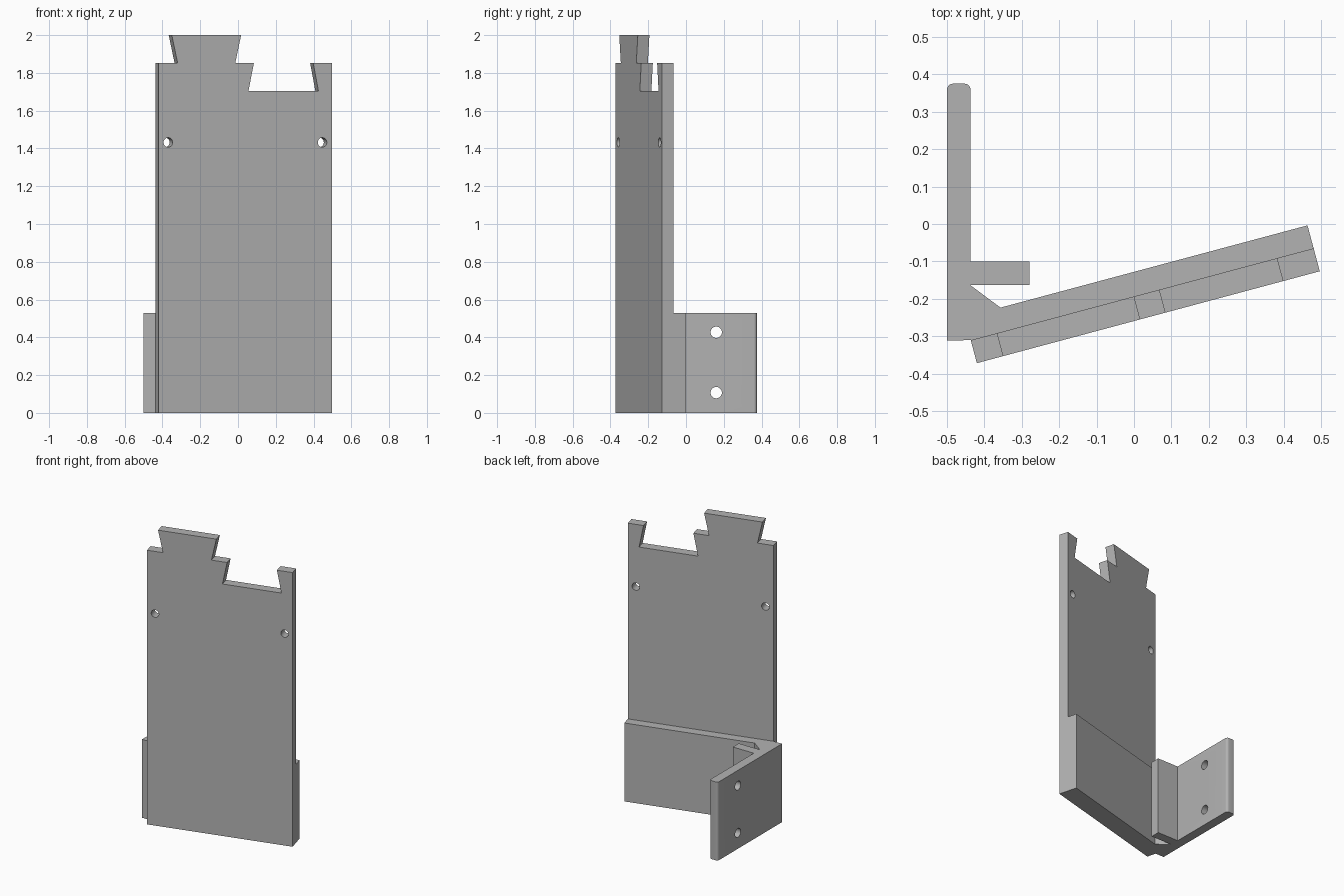
import bpy, bmesh, math
from mathutils import Vector, Matrix

if "Cube" in bpy.data.objects:
    bpy.data.objects.remove(bpy.data.objects["Cube"])

TILT = math.radians(15)
WIDTH, THICK = 0.949, 0.0635      # panel width and plate thickness
U = Vector((math.cos(TILT), math.sin(TILT), 0))     # along the panel
V = Vector((-math.sin(TILT), math.cos(TILT), 0))    # through the panel
ORIGIN = Vector((-0.42, -0.372, 0))

grey = bpy.data.materials.new("plain grey")
grey.diffuse_color = (0.45, 0.45, 0.45, 1)
grey.use_nodes = True
grey.node_tree.nodes["Principled BSDF"].inputs["Base Color"].default_value = grey.diffuse_color


def panel_point(u, v, z=0.0):
    return ORIGIN + U * u + V * v + Vector((0, 0, z))


def prism(name, points, offset):
    """Solid made by sweeping a flat outline along an offset."""
    bm = bmesh.new()
    face = bm.faces.new([bm.verts.new(p) for p in points])
    swept = bmesh.ops.extrude_face_region(bm, geom=[face])["geom"]
    bmesh.ops.translate(bm, vec=offset,
                        verts=[g for g in swept if isinstance(g, bmesh.types.BMVert)])
    bmesh.ops.recalc_face_normals(bm, faces=bm.faces)
    mesh = bpy.data.meshes.new(name)
    bm.to_mesh(mesh)
    bm.free()
    mesh.materials.append(grey)
    obj = bpy.data.objects.new(name, mesh)
    bpy.context.collection.objects.link(obj)
    return obj


def combine(target, other, operation):
    """Apply a boolean and discard the second solid."""
    mod = target.modifiers.new(operation.lower(), "BOOLEAN")
    mod.operation, mod.solver, mod.object = operation, "EXACT", other
    bpy.context.view_layer.objects.active = target
    bpy.ops.object.modifier_apply(modifier=mod.name)
    bpy.data.objects.remove(other)


def drill(target, centre, axis, radius):
    side = axis.cross(Vector((0, 0, 1)))
    ring = [centre - axis * 0.2 + side * (radius * math.cos(a)) + Vector((0, 0, radius * math.sin(a)))
            for a in (math.tau * i / 32 for i in range(32))]
    cutter = prism("hole_cutter", ring, axis * 0.4)
    cutter.hide_render = True
    combine(target, cutter, "DIFFERENCE")


# Tilted panel with dovetail tab and matching dovetail socket on top
outline = [(0, 0), (WIDTH, 0), (WIDTH, 1.853), (0.847, 1.853), (0.876, 1.703),
           (0.492, 1.703), (0.522, 1.853), (0.420, 1.853), (0.452, 2.0),
           (0.072, 2.0), (0.104, 1.853), (0, 1.853)]
panel = prism("mounting_panel", [panel_point(u, 0, z) for u, z in outline], V * THICK)

# Bracket footprint: wall plate with rounded end, short rib, gusset, backing slab
R = 0.016
left, right, end = -0.5, -0.437, 0.375
foot = [Vector((left, -0.311, 0))]
foot += [panel_point(u, v) for u, v in
         [(0, THICK), (0.03, 0.03), (WIDTH - 0.03, 0.03), (WIDTH, THICK), (WIDTH, 2 * THICK)]]
foot += [Vector((x, y, 0)) for x, y in
         [(-0.357, -0.2235), (right, -0.164), (right, -0.163), (-0.28, -0.163),
          (-0.28, -0.1), (right, -0.1)]]
for cx, start in ((right - R, 0), (left + R, 90)):
    for i in range(7):
        a = math.radians(start + 15 * i)
        foot.append(Vector((cx + R * math.cos(a), end - R + R * math.sin(a), 0)))
bracket = prism("corner_bracket", foot, Vector((0, 0, 0.53)))

# Screw holes in the wall plate, then join and drill the panel
for z in (0.107, 0.427):
    drill(bracket, Vector((-0.47, 0.16, z)), Vector((1, 0, 0)), 0.03)
combine(panel, bracket, "UNION")
for u in (0.052, WIDTH - 0.052):
    drill(panel, panel_point(u, 0, 1.432), V, 0.025)

bpy.ops.object.select_all(action="DESELECT")
panel.select_set(True)
bpy.context.view_layer.objects.active = panel
bpy.ops.object.shade_smooth_by_angle(angle=math.radians(30))
